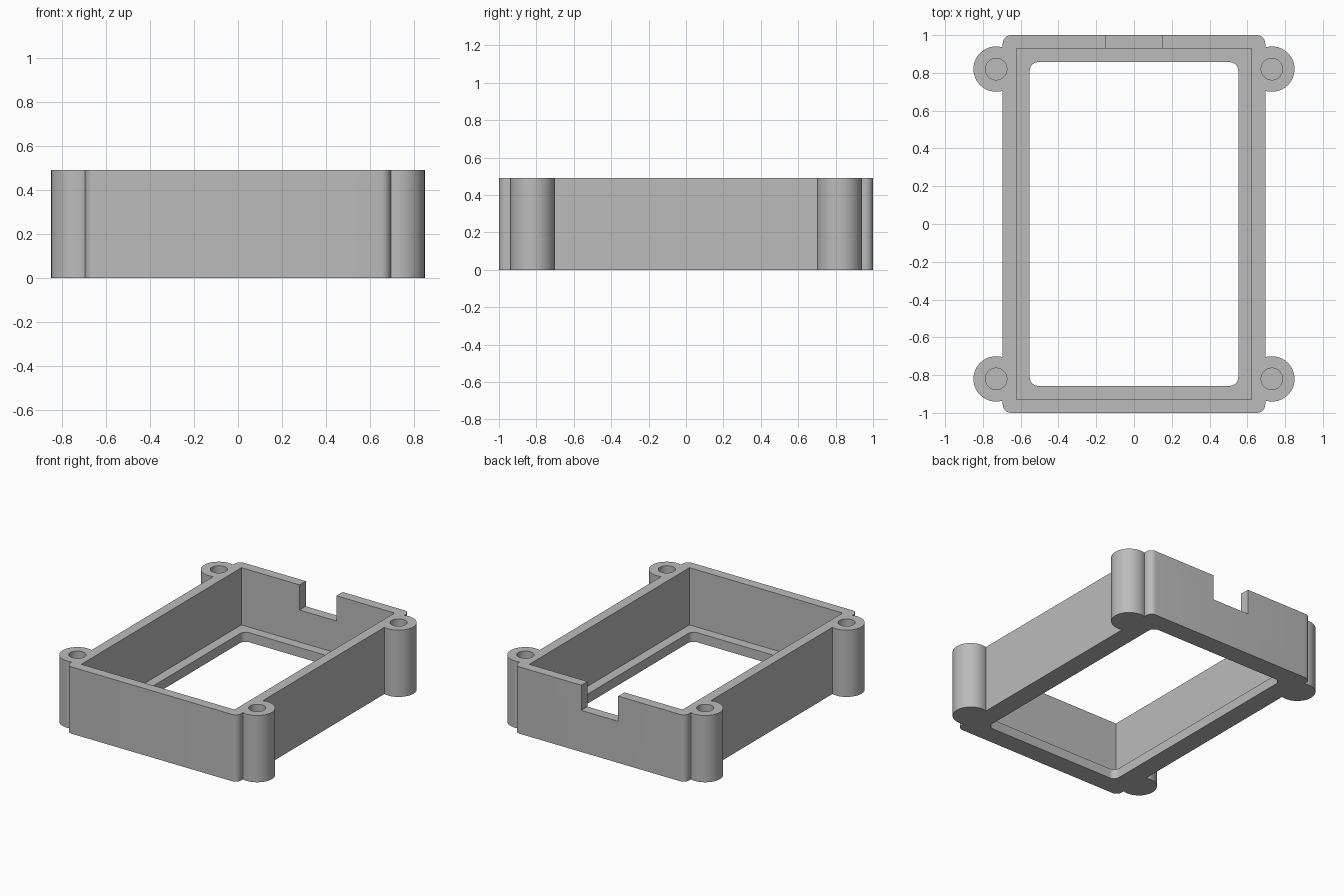
import bpy
import math

cube = bpy.data.objects.get("Cube")
if cube:
    bpy.data.objects.remove(cube, do_unlink=True)

# Main dimensions
HEIGHT = 0.49
FLOOR = 0.07
BOSS_X, BOSS_Y = 0.73, 0.82
BOSS_R, HOLE_R = 0.12, 0.057

grey = bpy.data.materials.new("plain grey")
grey.use_nodes = True
colour = (0.5, 0.5, 0.5, 1)
grey.diffuse_color = colour
grey.node_tree.nodes["Principled BSDF"].inputs["Base Color"].default_value = colour


def prism(name, outline, z0, z1):
    """Extrude a counter-clockwise outline from z0 to z1."""
    n = len(outline)
    verts = [(x, y, z) for z in (z0, z1) for x, y in outline]
    faces = [tuple(reversed(range(n))), tuple(range(n, 2 * n))]
    faces += [(i, (i + 1) % n, n + (i + 1) % n, n + i) for i in range(n)]
    mesh = bpy.data.meshes.new(name)
    mesh.from_pydata(verts, [], faces)
    mesh.materials.append(grey)
    obj = bpy.data.objects.new(name, mesh)
    bpy.context.collection.objects.link(obj)
    return obj


def rectangle(hx, hy, radius=0, steps=8, cy=0):
    """Rectangle outline with optional rounded corners."""
    points = []
    for k, (sx, sy) in enumerate([(1, 1), (-1, 1), (-1, -1), (1, -1)]):
        for i in range(steps + 1 if radius else 1):
            a = math.pi / 2 * (k + i / steps)
            points.append((sx * (hx - radius) + radius * math.cos(a),
                           cy + sy * (hy - radius) + radius * math.sin(a)))
    return points


def circle(cx, cy, r, n=64):
    return [(cx + r * math.cos(math.tau * i / n), cy + r * math.sin(math.tau * i / n))
            for i in range(n)]


def combine(target, tool, operation):
    mod = target.modifiers.new(operation.title(), "BOOLEAN")
    mod.operation = operation
    mod.solver = "EXACT"
    mod.object = tool
    bpy.context.view_layer.objects.active = target
    bpy.ops.object.modifier_apply(modifier=mod.name)
    bpy.data.objects.remove(tool, do_unlink=True)


# Outer body with rounded corners
frame = prism("enclosure_frame", rectangle(0.695, 1.0, 0.045), 0, HEIGHT)

# Corner screw bosses
corners = [(sx * BOSS_X, sy * BOSS_Y) for sx in (-1, 1) for sy in (-1, 1)]
for x, y in corners:
    combine(frame, prism("screw_boss", circle(x, y, BOSS_R), 0, HEIGHT), "UNION")

# Cavity, leaving a bottom lip around a rounded window
combine(frame, prism("cavity", rectangle(0.622, 0.928), FLOOR, 1), "DIFFERENCE")
combine(frame, prism("window", rectangle(0.552, 0.857, 0.045), -1, 1), "DIFFERENCE")

# Blind screw holes
for x, y in corners:
    combine(frame, prism("screw_hole", circle(x, y, HOLE_R, 48), FLOOR, 1), "DIFFERENCE")

# Cable notch in the back wall
combine(frame, prism("cable_notch", rectangle(0.15, 0.12, cy=0.99), 0.305, 1), "DIFFERENCE")

# Smooth the round walls, keep the edges crisp
bpy.ops.object.select_all(action="DESELECT")
frame.select_set(True)
bpy.context.view_layer.objects.active = frame
bpy.ops.object.shade_smooth_by_angle(angle=math.radians(30))
